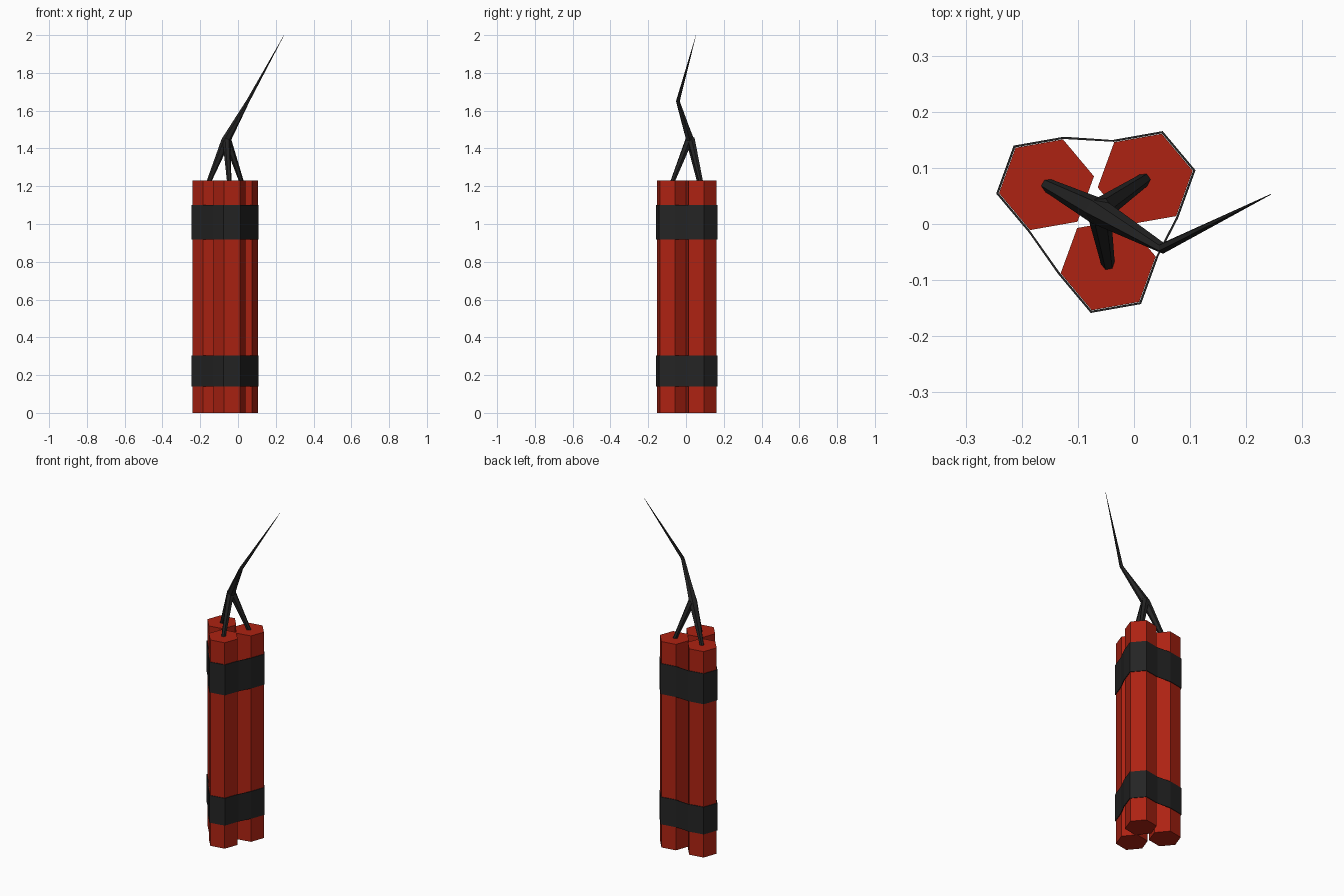
import bpy, bmesh
from math import sin, cos, radians, tau
from mathutils import Vector

if "Cube" in bpy.data.objects:
    bpy.data.objects.remove(bpy.data.objects["Cube"])


def material(name, color):
    m = bpy.data.materials.new(name)
    m.diffuse_color = color
    m.use_nodes = True
    m.node_tree.nodes["Principled BSDF"].inputs["Base Color"].default_value = m.diffuse_color
    return m


RED = material("red_paper", (0.42, 0.016, 0.006, 1))
BLACK = material("black_tape", (0.018, 0.018, 0.018, 1))


def loft(name, rings, mat, closed=False):
    """Flat-faced skin through rings of points, capped unless closed on itself."""
    bm = bmesh.new()
    vs = [[bm.verts.new(p) for p in ring] for ring in rings]
    n = len(vs[0])
    pairs = list(zip(vs, vs[1:])) + ([(vs[-1], vs[0])] if closed else [])
    for a, b in pairs:
        for i in range(n):
            j = (i + 1) % n
            bm.faces.new((a[i], a[j], b[j], b[i]))
    if not closed:
        bm.faces.new(vs[0][::-1])
        bm.faces.new(vs[-1])
    bmesh.ops.recalc_face_normals(bm, faces=bm.faces)
    me = bpy.data.meshes.new(name)
    bm.to_mesh(me)
    bm.free()
    me.materials.append(mat)
    ob = bpy.data.objects.new(name, me)
    bpy.context.collection.objects.link(ob)
    return ob


def corner(c, r, deg, z):
    return Vector((c[0] + r * cos(radians(deg)), c[1] + r * sin(radians(deg)), z))


def tube(name, path, sides=6):
    """Tapered tube; path holds (x, y, z, radius)."""
    pts = [Vector(p[:3]) for p in path]
    rings = []
    for i, p in enumerate(pts):
        t = Vector()
        if i > 0:
            t += (p - pts[i - 1]).normalized()
        if i < len(pts) - 1:
            t += (pts[i + 1] - p).normalized()
        q = t.to_track_quat('Z', 'Y')
        r = path[i][3]
        rings.append([p + q @ Vector((r * cos(tau * k / sides), r * sin(tau * k / sides), 0))
                      for k in range(sides)])
    return loft(name, rings, BLACK)


# Three hexagonal sticks
LEFT, RIGHT, FRONT = (-0.156, 0.070), (0.020, 0.080), (-0.046, -0.073)
TOP = 1.23
for label, c in (("left", LEFT), ("right", RIGHT), ("front", FRONT)):
    loft(label + "_stick",
         [[corner(c, 0.086, 10 + 60 * k, z) for k in range(6)] for z in (0, TOP)], RED)

# Tape bands stretched around the outer corners of the sticks
OUTLINE = [(LEFT, (70, 130, 190, 250)), (FRONT, (190, 250, 310, 370)),
           (RIGHT, (310, 370, 430, 490))]


def outline(r, z):
    return [corner(c, r, a, z) for c, angles in OUTLINE for a in angles]


for label, z0, z1 in (("lower", 0.14, 0.303), ("upper", 0.918, 1.10)):
    loft(label + "_band", [outline(0.091, z0), outline(0.091, z1),
                           outline(0.0868, z1), outline(0.0868, z0)], BLACK, closed=True)

# Fuses: the left one carries on as the long tapering tail, the others join it
JOIN = (-0.065, 0.023, 1.44, 0.024)
tube("main_fuse", [(*LEFT, TOP - 0.01, 0.012), JOIN,
                   (0.052, -0.043, 1.65, 0.010), (0.244, 0.053, 2.0, 0.0006)])
tube("right_fuse", [(*RIGHT, TOP - 0.01, 0.012), (-0.058, 0.027, 1.45, 0.021)])
tube("front_fuse", [(*FRONT, TOP - 0.01, 0.012), (-0.062, 0.018, 1.45, 0.021)])
